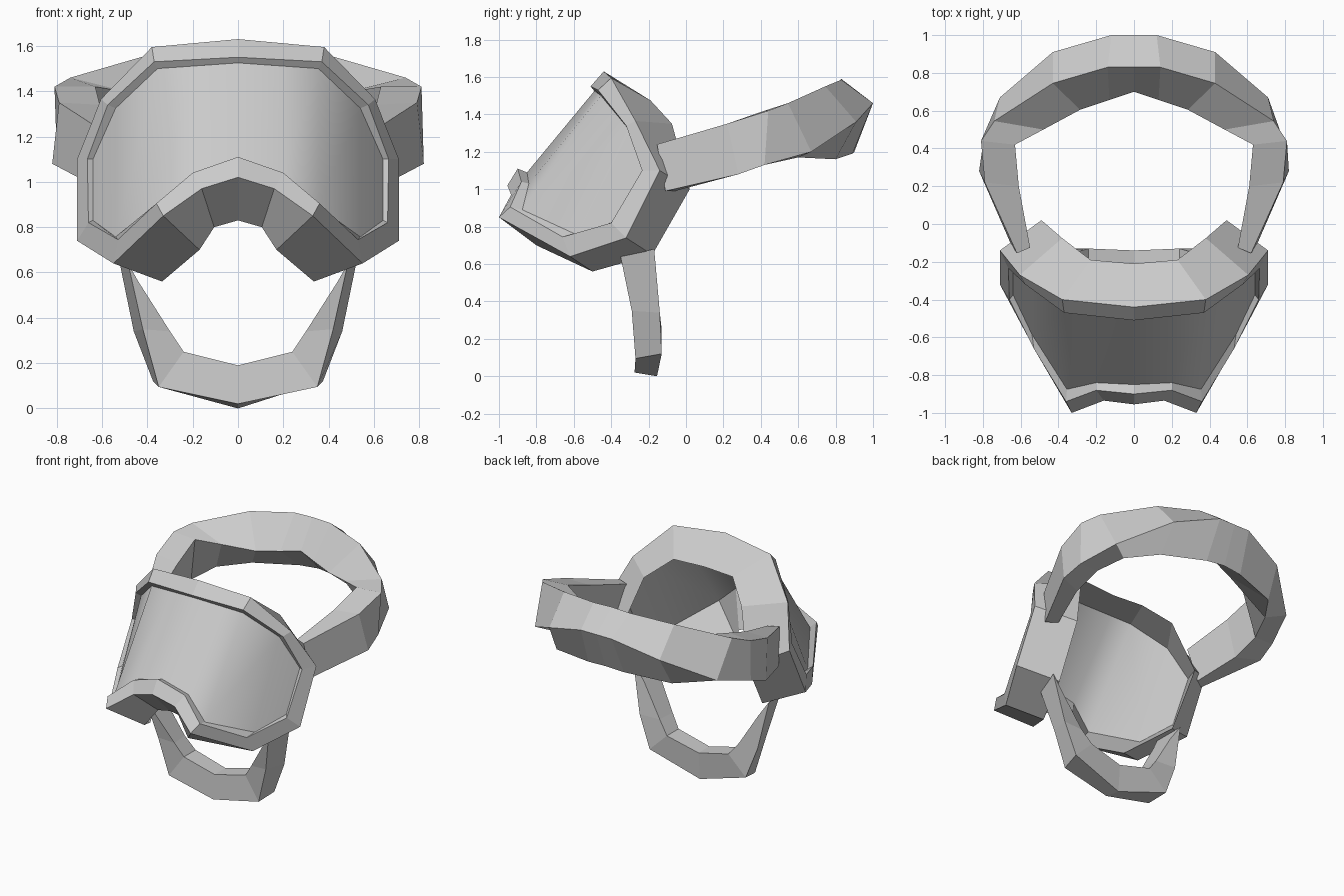
import bpy
import bmesh

# Remove the default cube only
default_cube = bpy.data.objects.get("Cube")
if default_cube:
    bpy.data.objects.remove(default_cube, do_unlink=True)

# One matte grey for every part
grey = bpy.data.materials.new("plain grey")
grey.use_nodes = True
grey_value = (.6, .6, .6, 1)
grey.diffuse_color = grey_value
grey.node_tree.nodes["Principled BSDF"].inputs["Base Color"].default_value = grey_value


def finish(name, bm, recalc=True):
    """Turn a bmesh into a named object with the shared material."""
    if recalc:
        bmesh.ops.recalc_face_normals(bm, faces=bm.faces[:])
    mesh = bpy.data.meshes.new(name)
    bm.to_mesh(mesh)
    bm.free()
    mesh.materials.append(grey)
    obj = bpy.data.objects.new(name, mesh)
    bpy.context.scene.collection.objects.link(obj)
    return obj


def flip(section):
    """Mirror one cross-section to the other side."""
    return [(-x, y, z) for x, y, z in section]


def symmetric_loft(name, half, closed):
    """Loft four-sided sections from the centre line outward on both sides.

    A closed loft starts and ends on the centre line; an open one is capped.
    """
    other_side = half[1:-1] if closed else half[1:]
    sections = [flip(s) for s in reversed(other_side)] + half
    bm = bmesh.new()
    rings = [[bm.verts.new(p) for p in s] for s in sections]
    following = rings[1:] + rings[:1] if closed else rings[1:]
    for ring, nxt in zip(rings, following):
        for i in range(len(ring)):
            j = (i + 1) % len(ring)
            bm.faces.new((ring[i], ring[j], nxt[j], nxt[i]))
    if not closed:
        bm.faces.new(rings[0])
        bm.faces.new(rings[-1])
    return finish(name, bm)


# Lens: smooth sheet of upright strips between an upper and a lower edge
lens_top = [
    (0, -.49, 1.525), (.2, -.47, 1.511), (.355, -.455, 1.5),
    (.54, -.31, 1.325), (.64, -.225, 1.1),
]
lens_bottom = [
    (0, -.85, 1.09), (.2, -.84, 1.03), (.355, -.875, .89),
    (.54, -.585, .757), (.64, -.375, .83),
]
half_lens = [list(pair) for pair in zip(lens_bottom, lens_top)]
strips = [flip(pair) for pair in reversed(half_lens[1:])] + half_lens
bm = bmesh.new()
columns = [[bm.verts.new(p) for p in pair] for pair in strips]
for (low, high), (next_low, next_high) in zip(columns, columns[1:]):
    face = bm.faces.new((low, next_low, next_high, high))
    face.smooth = True
finish("lens", bm, recalc=False)

# Frame: rings run from the brow down the side and in to the nose
outer_ring = [
    (0, -.44, 1.63), (.38, -.4, 1.595), (.605, -.27, 1.365),
    (.71, -.14, 1.1), (.71, -.32, .74), (.55, -.62, .64),
    (.33, -1, .85), (.16, -.935, .97), (0, -.955, 1.02),
]
rim_ring = [
    (0, -.51, 1.55), (.37, -.47, 1.53), (.575, -.32, 1.34),
    (.665, -.235, 1.1), (.66, -.4, .82), (.53, -.66, .745),
    (.36, -.94, .905), (.2, -.88, 1.04), (0, -.9, 1.11),
]
back_ring = [
    (0, -.21, 1.475), (.23, -.19, 1.475), (.38, -.075, 1.35),
    (.49, .02, 1), (.47, -.18, .65), (.335, -.5, .56),
    (.17, -.8, .7), (.105, -.74, .8), (0, -.76, .83),
]
# The lens seat follows the lens edge; its second upper point lies on a straight run
seat_ring = lens_top[:1] + lens_top[2:] + lens_bottom[::-1]
frame_sections = [list(s) for s in zip(outer_ring, rim_ring, seat_ring, back_ring)]
symmetric_loft("goggle_frame", frame_sections, closed=True)

# Head strap: a twisting band from the back of the head to the frame
# (corners at the sides: top outer, bottom outer, bottom inner, top inner)
head_sections = [
    [(0, .83, 1.59), (0, 1, 1.46), (0, .9, 1.2), (0, .7, 1.4)],
    [(.14, .83, 1.585), (.12, 1, 1.46), (.14, .89, 1.19), (.13, .657, 1.38)],
    [(.43, .745, 1.55), (.43, .91, 1.36), (.45, .8, 1.16), (.285, .605, 1.36)],
    [(.74, .545, 1.46), (.71, .67, 1.2), (.59, .6, 1.17), (.48, .5, 1.395)],
    [(.81, .44, 1.42), (.8, .42, 1.13), (.66, .42, 1.13), (.63, .42, 1.42)],
    [(.79, .22, 1.35), (.82, .28, 1.08), (.66, .22, 1.07), (.61, .2, 1.34)],
    [(.62, -.155, 1.24), (.65, -.11, .99), (.58, -.06, .99), (.55, -.125, 1.24)],
]
symmetric_loft("head_strap", head_sections, closed=False)

# Chin strap: from under the chin up to the frame
# (corners: front outer, back outer, back inner, front inner)
chin_sections = [
    [(0, -.275, .02), (0, -.155, 0), (0, -.14, .19), (0, -.26, .19)],
    [(.35, -.27, .095), (.375, -.13, .12), (.24, -.13, .25), (.24, -.26, .25)],
    [(.42, -.29, .35), (.46, -.14, .34), (.31, -.15, .34), (.3, -.28, .34)],
    [(.485, -.35, .64), (.53, -.17, .68), (.445, -.17, .56), (.44, -.33, .56)],
]
symmetric_loft("chin_strap", chin_sections, closed=False)
